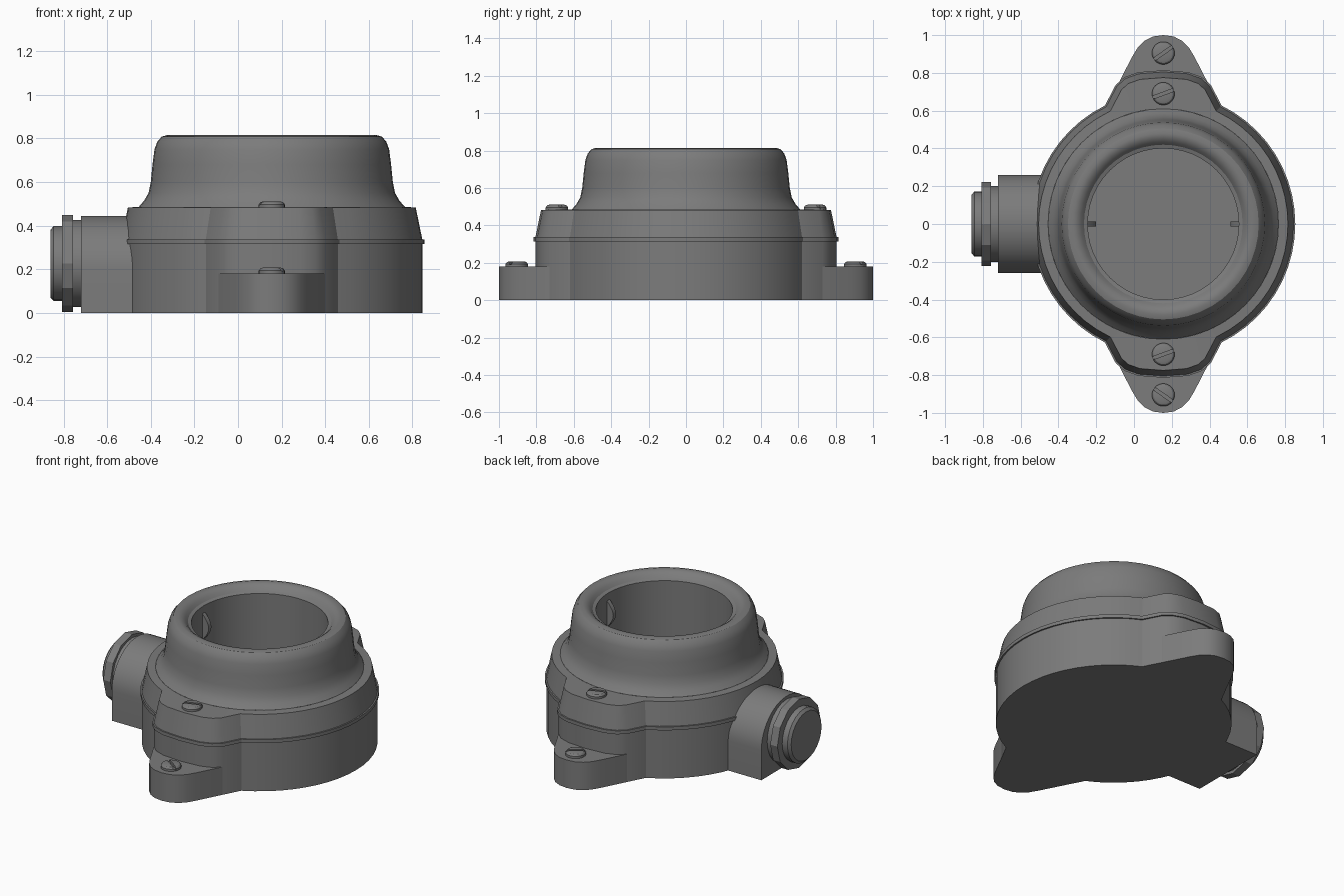
import bpy, bmesh
from math import sin, cos, pi, radians, atan2, asin, sqrt
from mathutils import Vector, Matrix

if "Cube" in bpy.data.objects:
    bpy.data.objects.remove(bpy.data.objects["Cube"])

CX = 0.155  # housing axis

grey = bpy.data.materials.new("housing grey")
grey.use_nodes = True
COLOUR = (0.2, 0.2, 0.2, 1)
grey.diffuse_color = COLOUR
grey.node_tree.nodes["Principled BSDF"].inputs["Base Color"].default_value = COLOUR


def loft(name, rings, cap_start=True, cap_end=True, matrix=None, angle=30):
    """Skin equal-length closed rings of points into one object."""
    bm = bmesh.new()
    loops = [[bm.verts.new(p) for p in ring] for ring in rings]
    n = len(loops[0])
    for a, b in zip(loops, loops[1:]):
        for i in range(n):
            j = (i + 1) % n
            bm.faces.new((a[i], a[j], b[j], b[i]))
    if cap_start:
        bm.faces.new(loops[0][::-1])
    if cap_end:
        bm.faces.new(loops[-1])
    if cap_start and cap_end:
        bmesh.ops.recalc_face_normals(bm, faces=bm.faces)
    mesh = bpy.data.meshes.new(name)
    bm.to_mesh(mesh)
    bm.free()
    obj = bpy.data.objects.new(name, mesh)
    bpy.context.collection.objects.link(obj)
    mesh.materials.append(grey)
    obj.matrix_world = matrix or Matrix.Translation((CX, 0, 0))
    bpy.ops.object.select_all(action='DESELECT')
    obj.select_set(True)
    bpy.context.view_layer.objects.active = obj
    bpy.ops.object.shade_smooth_by_angle(angle=radians(angle))
    return obj


def at_height(points, z):
    return [(p[0], p[1], z) for p in points]


def circle(r, n, start=0.0):
    return [(r * cos(start + 2 * pi * i / n), r * sin(start + 2 * pi * i / n)) for i in range(n)]


def revolve(name, profile, n, matrix=None, cap_start=True, angle=30):
    return loft(name, [at_height(circle(r, n), z) for r, z in profile],
                cap_start, True, matrix, angle)


def offset(points, d):
    """Push a counter-clockwise outline outward by d."""
    out = []
    for i, p in enumerate(points):
        a, b, c = Vector(points[i - 1]), Vector(p), Vector(points[(i + 1) % len(points)])
        n1 = Vector(((b - a).y, -(b - a).x)).normalized()
        n2 = Vector(((c - b).y, -(c - b).x)).normalized()
        m = (n1 + n2).normalized()
        out.append(b + m * d / max(m.dot(n1), 0.5))
    return out


# Housing outline: round body with a screw ear at the front and back
arc = [(0.69 * cos(t), 0.69 * sin(t)) for t in (radians(-64 + 128 * i / 20) for i in range(21))]
ear = [(0.245, 0.73), (0.2, 0.77), (0.13, 0.795), (0, 0.805)]
ear += [(-x, y) for x, y in ear[-2::-1]]
half = arc + ear
outline = half + [(-x, -y) for x, y in half]
mouth = [(0.61 * cos(t), 0.61 * sin(t)) for t in (atan2(p[1], p[0]) for p in outline)]

# Base, seam flange and tapered lid
loft("base", [at_height(outline, 0), at_height(outline, 0.318)])
flange = offset(outline, 0.009)
loft("seam_flange", [at_height(flange, 0.315), at_height(flange, 0.337)])
loft("lid", [at_height(outline, 0.337), at_height(offset(outline, -0.03), 0.483),
             at_height(mouth, 0.486)], cap_start=False, cap_end=False)

# Collar with a flared foot, rounded rim and deep round well
collar = [(0.61, 0.486), (0.585, 0.515), (0.565, 0.55), (0.555, 0.6), (0.547, 0.68),
          (0.538, 0.75), (0.525, 0.785), (0.505, 0.808), (0.48, 0.815), (0.455, 0.81),
          (0.435, 0.795), (0.42, 0.777), (0.4, 0.77), (0.4, 0.36)]
revolve("collar", collar, 48, cap_start=False)

# Mounting feet
foot_half = [(0.3, 0.6), (0.245, 0.73), (0.165, 0.885), (0.135, 0.935), (0.1, 0.97), (0.055, 0.993)]
foot_shape = foot_half + [(0, 1.0)] + [(-x, y) for x, y in foot_half[::-1]]
for side, name in ((1, "back_foot"), (-1, "front_foot")):
    shape = [(side * x, side * y) for x, y in foot_shape]
    loft(name, [at_height(shape, 0), at_height(shape, 0.18)])


def screw(name, y, z, turn):
    """Slotted head: low disc with two tapered half heads."""
    place = Matrix.Translation((CX, y, z)) @ Matrix.Rotation(radians(turn), 4, 'Z')
    revolve(name + "_disc", [(0.06, -0.01), (0.06, 0.012)], 20, place)

    def half_head(r):
        t = asin(0.008 / r)
        return [(r * cos(t + (pi - 2 * t) * i / 12), r * sin(t + (pi - 2 * t) * i / 12))
                for i in range(13)]

    rings = [at_height(half_head(r), h) for r, h in ((0.06, 0), (0.06, 0.014), (0.052, 0.024), (0.04, 0.028))]
    for k in range(2):
        loft(name + "_half_" + "ab"[k], rings, matrix=place @ Matrix.Rotation(pi * k, 4, 'Z'))


for side, word in ((1, "back"), (-1, "front")):
    screw(word + "_lid_screw", side * 0.69, 0.483, 20)
    screw(word + "_foot_screw", side * 0.905, 0.18, side * 35)

# Cable entry block: flat-bottomed arch
arch = [(-0.26, 0), (0.26, 0)] + [(0.26 * cos(pi * i / 24), 0.19 + 0.255 * sin(pi * i / 24))
                                  for i in range(25)]
loft("cable_entry", [[(x, y, z) for y, z in arch] for x in (-0.72, -0.42)],
     matrix=Matrix.Identity(4))

# Cable gland: neck, faceted nut and end cap along -x
gland = Matrix.Translation((0, 0, 0.226)) @ Matrix.Rotation(-pi / 2, 4, 'Y')
revolve("gland_neck", [(0.2, 0.7), (0.2, 0.77)], 24, gland)
revolve("gland_nut", [(0.222, 0.757), (0.222, 0.808)], 12, gland, angle=20)
revolve("gland_cap", [(0.172, 0.8), (0.172, 0.845), (0.155, 0.86)], 24, gland)

# Curved clips on the well wall
for side, name in ((1, "right_clip"), (-1, "left_clip")):
    bow = [(side * (0.405 - 0.05 * sin(pi * i / 10)), 0.73 - 0.18 * i / 10) for i in range(11)]
    loft(name, [[(x, y, z) for x, z in bow] for y in (-0.014, 0.014)])
